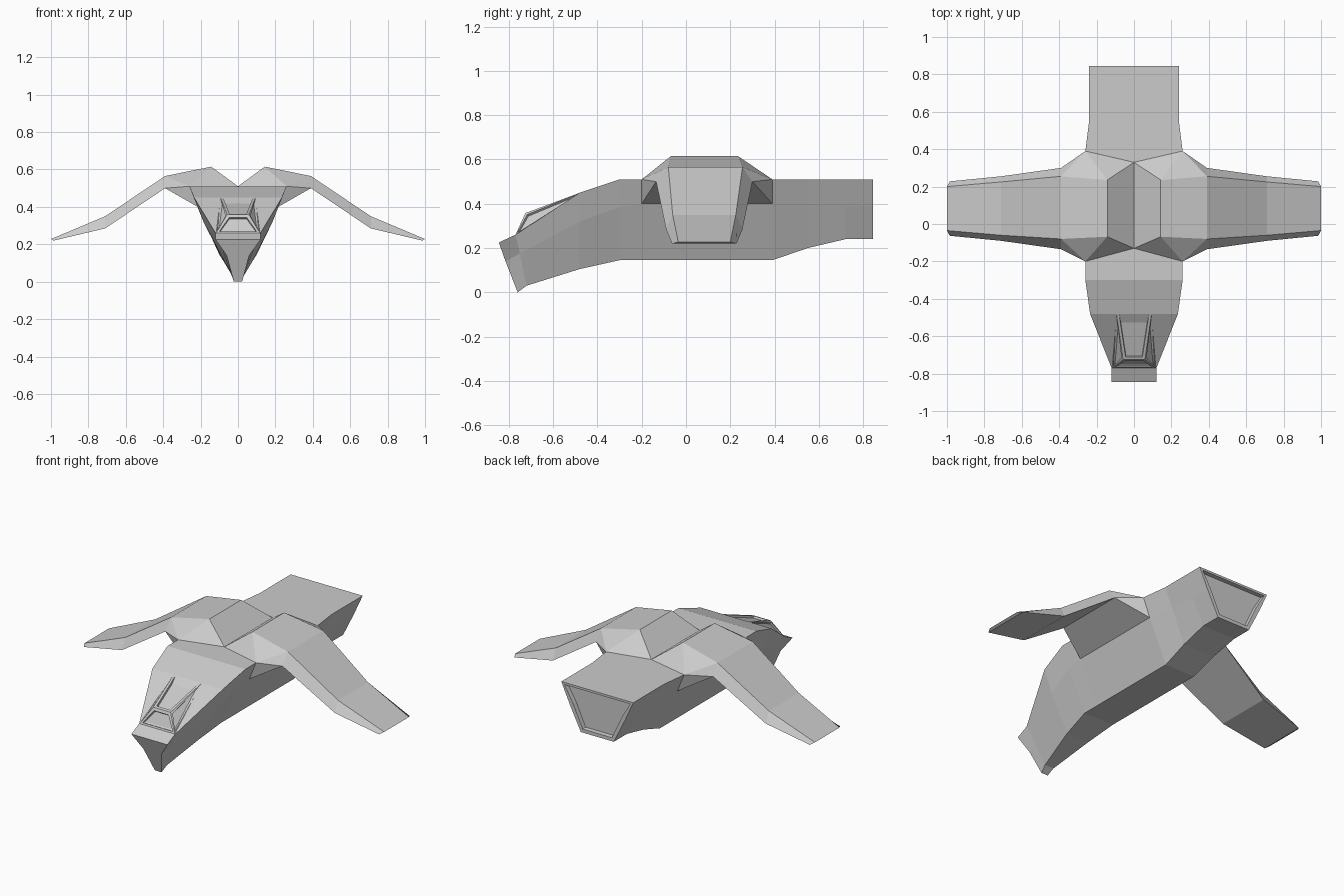
import bpy, bmesh

if "Cube" in bpy.data.objects:
    bpy.data.objects.remove(bpy.data.objects["Cube"])


def finish(bm, name, mirror=False):
    """Turn a bmesh into a named object, optionally mirrored across x."""
    if mirror:
        geom = bm.verts[:] + bm.edges[:] + bm.faces[:]
        copy = bmesh.ops.duplicate(bm, geom=geom)["geom"]
        for v in copy:
            if isinstance(v, bmesh.types.BMVert):
                v.co.x *= -1
        bmesh.ops.reverse_faces(bm, faces=[f for f in copy if isinstance(f, bmesh.types.BMFace)])
        bmesh.ops.remove_doubles(bm, verts=bm.verts[:], dist=0.0005)
    bmesh.ops.recalc_face_normals(bm, faces=bm.faces[:])
    mesh = bpy.data.meshes.new(name)
    bm.to_mesh(mesh)
    bm.free()
    obj = bpy.data.objects.new(name, mesh)
    bpy.context.collection.objects.link(obj)
    return obj


def recess(bm, faces, border, depth):
    """Frame each face, then push its centre inwards."""
    bmesh.ops.inset_individual(bm, faces=faces, thickness=border)
    bmesh.ops.inset_individual(bm, faces=faces, thickness=0.003, depth=-depth)


# Hull: lofted six-sided sections, each given as top, middle, bottom (x, y, z)
stations = [
    ((.12, -.845, .225), (.06, -.815, .14), (.022, -.76, 0)),
    ((.12, -.77, .26), (.085, -.75, .175), (.03, -.72, .03)),
    ((.235, -.48, .45), (.185, -.48, .32), (.075, -.48, .105)),
    ((.26, -.30, .51), (.21, -.30, .385), (.10, -.30, .145)),
    ((.26, -.20, .51), (.215, -.20, .40), (.10, -.20, .145)),
    ((.26, .39, .51), (.215, .39, .40), (.10, .39, .145)),
    ((.24, .55, .51), (.19, .55, .40), (.105, .55, .20)),
    ((.24, .72, .51), (.185, .72, .39), (.11, .72, .24)),
    ((.24, .845, .51), (.185, .845, .39), (.11, .845, .24)),
]
bm = bmesh.new()
rings = []
for s in stations:
    pts = list(s) + [(-x, y, z) for x, y, z in reversed(s)]
    rings.append([bm.verts.new(p) for p in pts])
for a, b in zip(rings, rings[1:]):
    for i in range(6):
        j = (i + 1) % 6
        bm.faces.new((a[i], a[j], b[j], b[i]))
bm.faces.new(rings[0])
exhaust = bm.faces.new(rings[-1])
bmesh.ops.recalc_face_normals(bm, faces=bm.faces[:])
recess(bm, [exhaust], .025, .025)
finish(bm, "hull")

# Wings: sections of upper front, upper back, lower back, lower front
sections = [
    ((.26, -.20, .51), (.26, .39, .51), (.215, .39, .40), (.215, -.20, .40)),
    ((.39, -.08, .565), (.39, .255, .565), (.39, .30, .50), (.39, -.135, .50)),
    ((.71, -.06, .35), (.71, .225, .35), (.71, .255, .285), (.71, -.09, .285)),
    ((1.0, -.035, .228), (1.0, .20, .228), (.985, .228, .22), (.985, -.063, .22)),
]
bm = bmesh.new()
w = [[bm.verts.new(p) for p in s] for s in sections]
for a, b in zip(w, w[1:]):
    first = a is w[0]
    for i in range(4):
        j = (i + 1) % 4
        if first and i == 0:
            continue
        if first and i == 1:
            bm.faces.new((a[1], b[1], b[2]))
            bm.faces.new((a[1], b[2], a[2]))
        elif first and i == 3:
            bm.faces.new((a[0], b[3], b[0]))
            bm.faces.new((a[0], a[3], b[3]))
        else:
            bm.faces.new((a[i], b[i], b[j], a[j]))
bm.faces.new(w[-1])
# Raised shoulders with a valley on the centre line
valley = [bm.verts.new((0, y, .51)) for y in (-.13, .33)]
ridge = [bm.verts.new((.143, y, .615)) for y in (-.068, .235)]
bm.faces.new((valley[0], ridge[0], ridge[1], valley[1]))
bm.faces.new((ridge[0], w[1][0], w[1][1], ridge[1]))
for k in (0, 1):
    bm.faces.new((valley[k], w[0][k], ridge[k]))
    bm.faces.new((w[0][k], w[1][k], ridge[k]))
finish(bm, "wings", mirror=True)

# Canopy: wedge on the nose with recessed panes
bm = bmesh.new()
base, brow, tail = [
    [bm.verts.new((s * x, y, z)) for s in (-1, 1)]
    for x, y, z in ((.117, -.77, .26), (.058, -.725, .358), (.095, -.47, .453))
]
panes = [
    bm.faces.new((base[0], base[1], brow[1], brow[0])),
    bm.faces.new((brow[0], brow[1], tail[1], tail[0])),
    bm.faces.new((base[1], tail[1], brow[1])),
    bm.faces.new((base[0], brow[0], tail[0])),
]
bm.normal_update()
recess(bm, panes[:2], .02, .012)
recess(bm, panes[2:], .014, .01)
finish(bm, "canopy")
